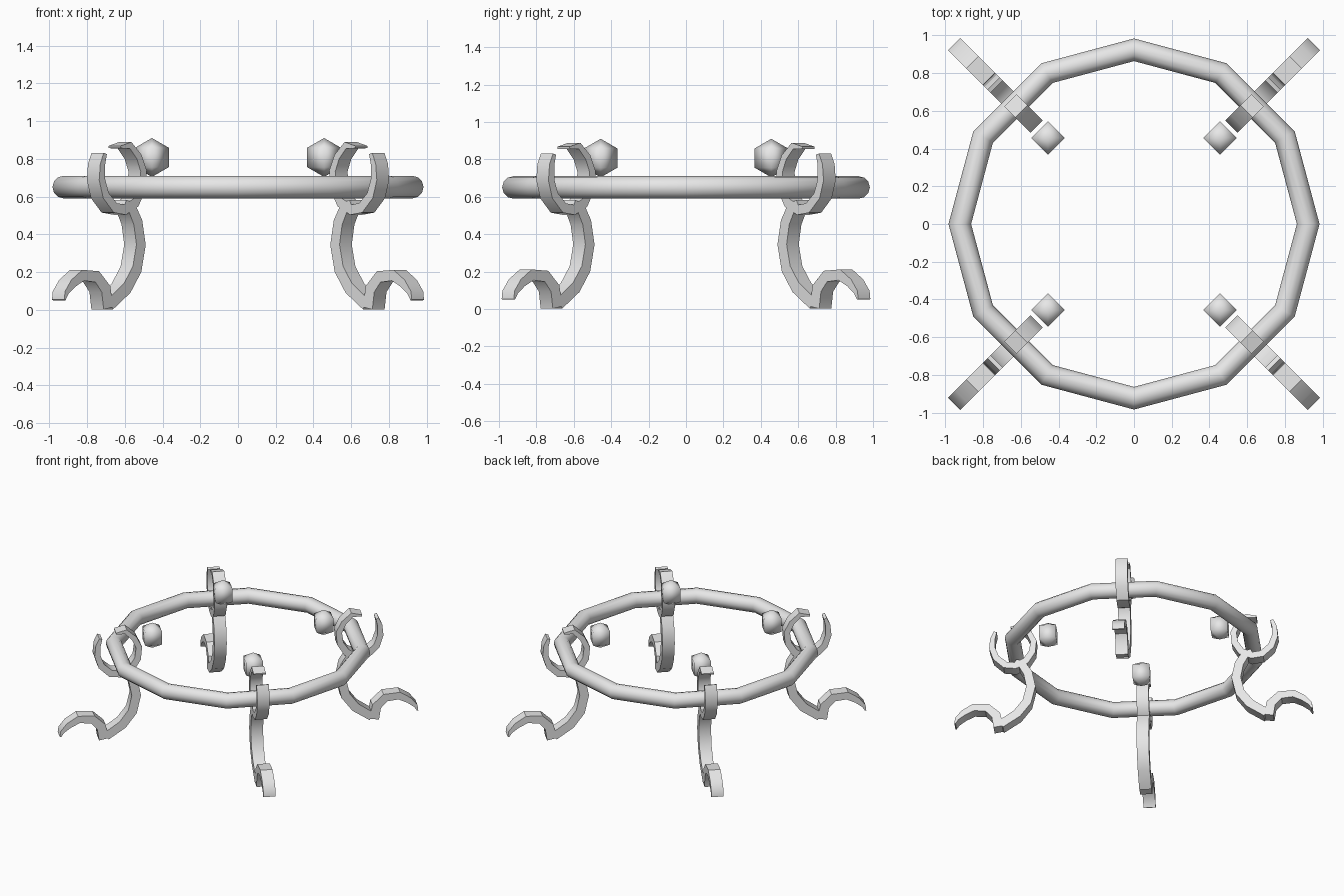
import bpy, bmesh, math
from mathutils import Vector

cube = bpy.data.objects.get("Cube")
if cube:
    bpy.data.objects.remove(cube, do_unlink=True)

metal = bpy.data.materials.new("grey_metal")
metal.use_nodes = True
GREY = (0.8, 0.8, 0.8, 1)
metal.diffuse_color = GREY
metal.node_tree.nodes["Principled BSDF"].inputs["Base Color"].default_value = GREY

WIDTH = 0.092


def finish(obj, name, angle):
    obj.name = name
    obj.data.materials.clear()
    obj.data.materials.append(metal)
    bpy.ops.object.select_all(action="DESELECT")
    obj.select_set(True)
    bpy.context.view_layer.objects.active = obj
    bpy.ops.object.shade_smooth_by_angle(angle=math.radians(angle))


def scroll(name, path, turn):
    """Flat bar swept along (radius, height, half thickness), in a radial plane."""
    out = Vector((math.cos(turn), math.sin(turn), 0))
    side = Vector((-out.y, out.x, 0)) * WIDTH / 2
    pts = [Vector(p[:2]) for p in path]
    bm = bmesh.new()
    sections = []
    for i, p in enumerate(pts):
        a = (p - pts[i - 1]).normalized() if i else None
        b = (pts[i + 1] - p).normalized() if i < len(pts) - 1 else None
        a, b = a or b, b or a
        t = (a + b).normalized()
        n = Vector((-t.y, t.x)) * path[i][2] / max(t.dot(a), 0.5)
        section = []
        for k, s in ((1, 1), (1, -1), (-1, -1), (-1, 1)):
            q = p + n * k
            section.append(bm.verts.new(out * q.x + side * s + Vector((0, 0, q.y))))
        sections.append(section)
    for s0, s1 in zip(sections, sections[1:]):
        for j in range(4):
            k = (j + 1) % 4
            bm.faces.new((s0[j], s0[k], s1[k], s1[j]))
    bm.faces.new(sections[0])
    bm.faces.new(sections[-1][::-1])
    bmesh.ops.recalc_face_normals(bm, faces=bm.faces)
    mesh = bpy.data.meshes.new(name)
    bm.to_mesh(mesh)
    bm.free()
    obj = bpy.data.objects.new(name, mesh)
    bpy.context.collection.objects.link(obj)
    finish(obj, name, 35)


# Round ring
bpy.ops.mesh.primitive_torus_add(major_segments=12, minor_segments=12,
                                 major_radius=0.923, minor_radius=0.06,
                                 location=(0, 0, 0.65))
finish(bpy.context.object, "ring", 180)

# Scroll profiles: radius, height, half thickness
LEG = [(0.89, 0.565, 0.02), (0.84, 0.54, 0.03), (0.795, 0.463, 0.033),
       (0.772, 0.345, 0.034), (0.802, 0.215, 0.034), (0.876, 0.115, 0.034),
       (1.0, 0.03, 0.033)]
FOOT = [(1.017, 0.008, 0.036), (1.035, 0.11, 0.034), (1.1, 0.175, 0.03),
        (1.205, 0.183, 0.028), (1.28, 0.14, 0.023), (1.33, 0.09, 0.014),
        (1.343, 0.052, 0.005)]
CLAMP = [(0.925, 0.862, 0.006), (0.85, 0.872, 0.016), (0.786, 0.81, 0.02),
         (0.752, 0.735, 0.022), (0.762, 0.645, 0.024), (0.81, 0.568, 0.026),
         (0.89, 0.53, 0.026), (0.965, 0.54, 0.026), (1.035, 0.605, 0.024),
         (1.064, 0.69, 0.022), (1.06, 0.77, 0.018), (1.04, 0.828, 0.012)]

# Four legs on the diagonals, each with clamp, foot and knob
CORNERS = (("front_left", -45), ("back_left", 45),
           ("back_right", 135), ("front_right", 225))
for place, degrees in CORNERS:
    turn = math.radians(degrees)
    scroll(place + "_leg", LEG, turn)
    scroll(place + "_foot", FOOT, turn)
    scroll(place + "_clamp", CLAMP, turn)
    bpy.ops.mesh.primitive_uv_sphere_add(
        segments=4, ring_count=2, radius=0.103,
        location=(0.645 * math.cos(turn), 0.645 * math.sin(turn), 0.807))
    finish(bpy.context.object, place + "_knob", 180)
